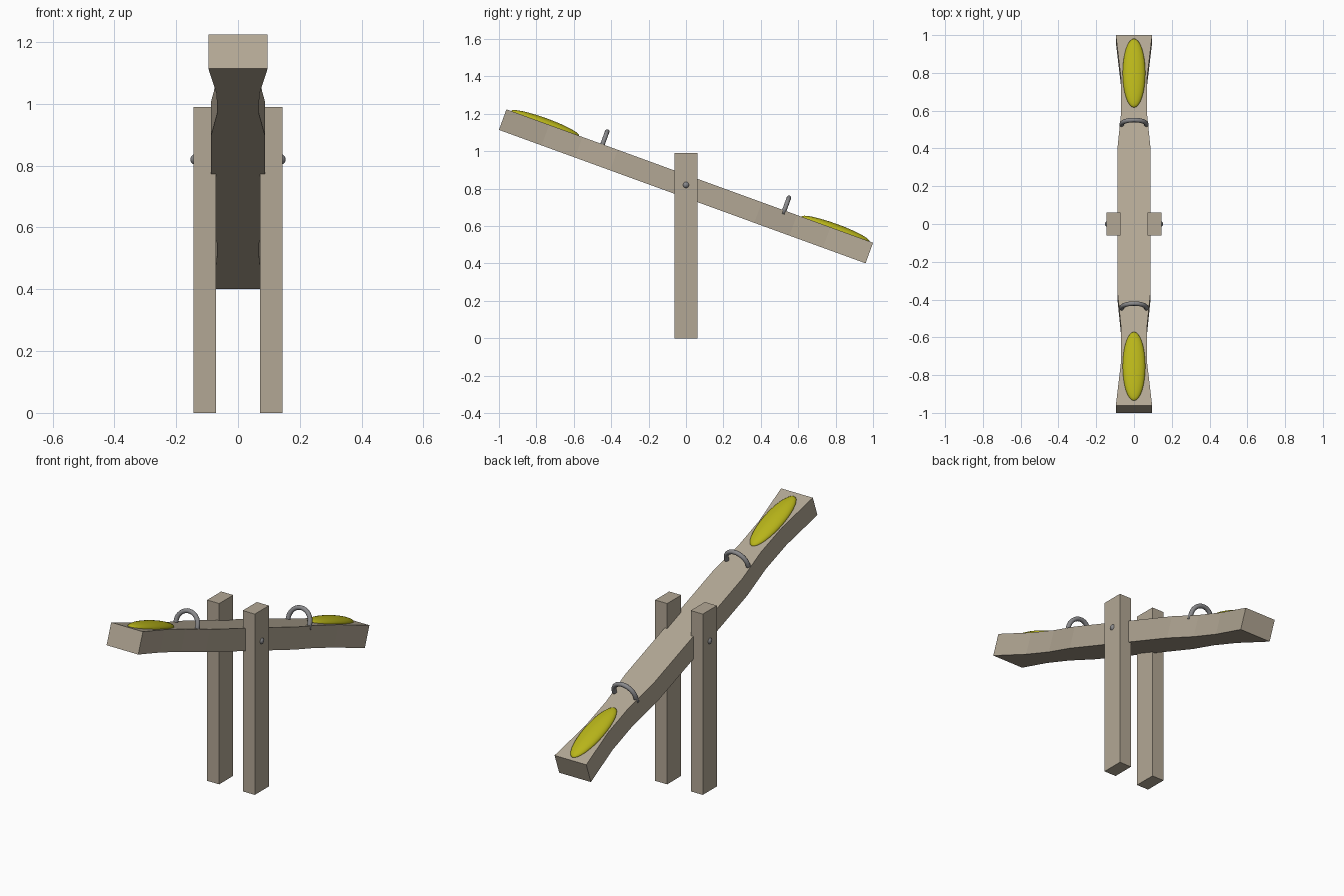
import bpy, bmesh, math
from mathutils import Matrix

if "Cube" in bpy.data.objects:
    bpy.data.objects.remove(bpy.data.objects["Cube"])

TILT = Matrix.Translation((0, 0, 0.8125)) @ Matrix.Rotation(math.radians(-20), 4, 'X')
HALF_T = 0.0585  # half the plank thickness


def material(name, color):
    m = bpy.data.materials.new(name)
    m.diffuse_color = (*color, 1)
    m.use_nodes = True
    m.node_tree.nodes["Principled BSDF"].inputs["Base Color"].default_value = m.diffuse_color
    return m


wood = material("wood", (0.45, 0.39, 0.30))
yellow = material("yellow", (0.48, 0.46, 0.01))
metal = material("metal", (0.25, 0.25, 0.26))


def finish(name, bm, mat, matrix=Matrix(), smooth=False):
    bmesh.ops.recalc_face_normals(bm, faces=bm.faces)
    for f in bm.faces:
        f.smooth = smooth
    me = bpy.data.meshes.new(name)
    bm.to_mesh(me)
    bm.free()
    me.materials.append(mat)
    ob = bpy.data.objects.new(name, me)
    ob.matrix_world = matrix
    bpy.context.collection.objects.link(ob)
    return ob


def ball(name, loc, radii, mat, parent_matrix=Matrix()):
    bm = bmesh.new()
    bmesh.ops.create_uvsphere(bm, u_segments=32, v_segments=16, radius=1)
    bmesh.ops.transform(bm, verts=bm.verts,
                        matrix=Matrix.Translation(loc) @ Matrix.Diagonal((*radii, 1)))
    return finish(name, bm, mat, parent_matrix, True)


# plank: waisted outline, (distance along, half width), mirrored end to end
side = [(0.41, 0.087), (0.61, 0.068), (0.80, 0.069), (1.043, 0.096)]
stations = [(-l, w) for l, w in reversed(side)] + side
outline = [(w, l) for l, w in stations] + [(-w, l) for l, w in reversed(stations)]
n = len(stations)
bm = bmesh.new()
rings = [[bm.verts.new((x * w, l, z * HALF_T))
          for x, z in ((-1, -1), (1, -1), (1, 1), (-1, 1))] for l, w in stations]
for a, b in zip(rings, rings[1:]):
    for i in range(4):
        j = (i + 1) % 4
        bm.faces.new((a[i], a[j], b[j], b[i]))
bm.faces.new(rings[0])
bm.faces.new(rings[-1])
finish("plank", bm, wood, TILT)

# posts with round pivot bolt heads
for label, s in (("left", -1), ("right", 1)):
    bm = bmesh.new()
    bmesh.ops.create_cube(bm, size=1)
    bmesh.ops.transform(bm, verts=bm.verts, matrix=Matrix.Translation((s * 0.108, 0, 0.495))
                        @ Matrix.Diagonal((0.073, 0.122, 0.99, 1)))
    finish(label + "_post", bm, wood)
    ball(label + "_bolt", (s * 0.136, 0, 0.82), (0.018,) * 3, metal)

# seat pads and arched handles
R = 0.065
for label, seat_l, handle_l in (("front", -0.823, -0.496), ("back", 0.829, 0.538)):
    ball(label + "_seat", (0, seat_l, HALF_T), (0.06, 0.194, 0.028), yellow, TILT)

    path = [(R, -0.02)] + [(R * math.cos(math.pi * k / 16), 0.008 + R * math.sin(math.pi * k / 16))
                           for k in range(17)] + [(-R, -0.02)]
    angles = [0] + [math.pi * k / 16 for k in range(17)] + [math.pi]
    bm = bmesh.new()
    rings = []
    for (x, z), a in zip(path, angles):
        ring = []
        for k in range(12):
            t = 2 * math.pi * k / 12
            d = 0.012 * math.cos(t)
            ring.append(bm.verts.new((x + d * math.cos(a), handle_l + 0.012 * math.sin(t),
                                      HALF_T + z + d * math.sin(a))))
        rings.append(ring)
    for a, b in zip(rings, rings[1:]):
        for i in range(12):
            j = (i + 1) % 12
            bm.faces.new((a[i], a[j], b[j], b[i]))
    bm.faces.new(rings[0])
    bm.faces.new(rings[-1])
    finish(label + "_handle", bm, metal, TILT, True)
